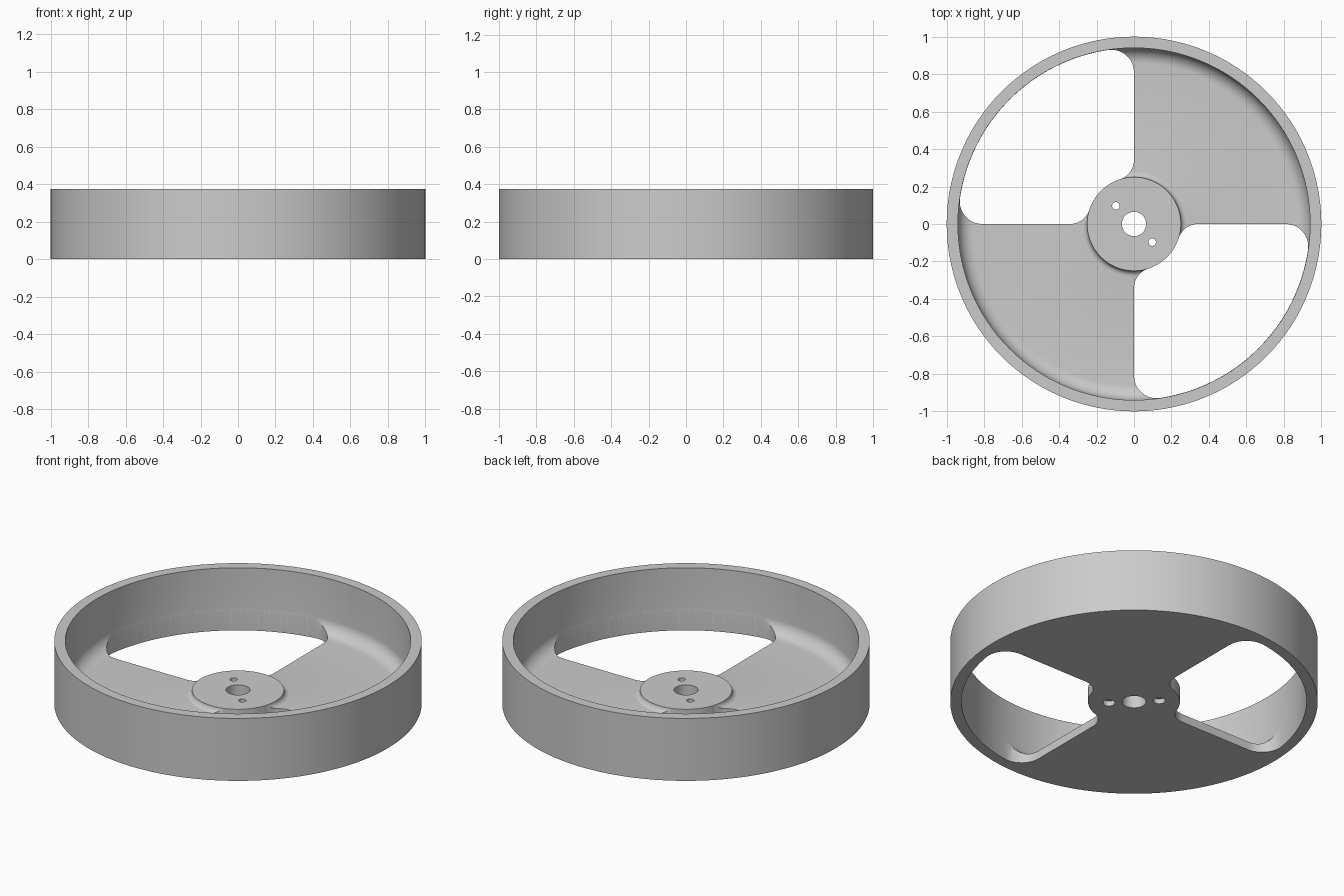
import bpy, bmesh
from math import sin, cos, pi, radians, sqrt, atan2
from mathutils import Matrix, Vector

if "Cube" in bpy.data.objects:
    bpy.data.objects.remove(bpy.data.objects["Cube"])

R_IN, FLOOR, HUB_Z, HUB_R, H = 0.94, 0.05, 0.08, 0.25, 0.375


def make(name, bm):
    bmesh.ops.recalc_face_normals(bm, faces=bm.faces)
    me = bpy.data.meshes.new(name)
    bm.to_mesh(me)
    bm.free()
    ob = bpy.data.objects.new(name, me)
    bpy.context.collection.objects.link(ob)
    return ob


def arc(cx, cy, r, a0, a1, n):
    return [(cx + r * cos(a0 + (a1 - a0) * i / n),
             cy + r * sin(a0 + (a1 - a0) * i / n)) for i in range(n + 1)]


def revolve(profile, steps):
    bm = bmesh.new()
    vs = [bm.verts.new((r, 0, z)) for r, z in profile]
    es = [bm.edges.new((vs[i], vs[(i + 1) % len(vs)])) for i in range(len(vs))]
    bmesh.ops.spin(bm, geom=vs + es, cent=(0, 0, 0), axis=(0, 0, 1),
                   angle=2 * pi, steps=steps, use_merge=True)
    bmesh.ops.remove_doubles(bm, verts=bm.verts, dist=1e-5)
    return bm


def prism(pts, z0, z1):
    bm = bmesh.new()
    f = bm.faces.new([bm.verts.new((x, y, z0)) for x, y in pts])
    g = bmesh.ops.extrude_face_region(bm, geom=[f])
    bmesh.ops.translate(bm, vec=(0, 0, z1 - z0),
                        verts=[v for v in g["geom"] if isinstance(v, bmesh.types.BMVert)])
    return bm


# Wheel body: bore, raised hub, thin web, filleted into the rim
profile = [(0.065, 0), (1, 0), (1, H), (R_IN, H)]
profile += arc(R_IN - 0.08, FLOOR + 0.08, 0.08, 0, -pi / 2, 10)
profile += arc(HUB_R + 0.03, HUB_Z, 0.03, -pi / 2, -pi, 6)
profile += [(0.065, HUB_Z)]
wheel = make("flywheel", revolve(profile, 192))

# Window outline: quarter ring with four rounded corners
ro, fo, fi = R_IN - 0.001, 0.12, 0.11
yo = sqrt((ro - fo) ** 2 - fo ** 2)
yi = sqrt((HUB_R + fi) ** 2 - fi ** 2)
ao, ai = atan2(yo, fo), atan2(fi, yi)
outline = arc(yo, fo, fo, -pi / 2, pi / 2 - ao, 10)
outline += arc(0, 0, ro, pi / 2 - ao, ao, 64)[1:-1]
outline += arc(fo, yo, fo, ao, pi, 10)
outline += arc(fi, yi, fi, pi, pi * 1.5 - ai, 10)
outline += arc(0, 0, HUB_R, pi / 2 - ai, ai, 16)[1:-1]
outline += arc(yi, fi, fi, pi + ai, pi * 1.5, 10)

cutters = []
for k, name in ((1, "window_cutter_back"), (3, "window_cutter_front")):
    bm = prism(outline, -0.1, 0.3)
    bmesh.ops.rotate(bm, cent=(0, 0, 0), matrix=Matrix.Rotation(k * pi / 2, 3, 'Z'),
                     verts=bm.verts)
    cutters.append(make(name, bm))

# Pin holes, wider on the underside
for s, side in ((-1, "left"), (1, "right")):
    bm = revolve([(0, -0.1), (0.033, -0.1), (0.033, 0.03), (0.02, 0.03),
                  (0.02, 0.2), (0, 0.2)], 32)
    loose = [e for e in bm.edges if not e.link_faces]
    bmesh.ops.delete(bm, geom=loose, context='EDGES')
    bmesh.ops.dissolve_degenerate(bm, edges=bm.edges, dist=1e-6)
    bmesh.ops.translate(bm, vec=Vector((s * 0.097, -s * 0.097, 0)), verts=bm.verts)
    cutters.append(make("pin_hole_cutter_" + side, bm))

for c in cutters:
    m = wheel.modifiers.new(c.name, 'BOOLEAN')
    m.operation, m.object, m.solver = 'DIFFERENCE', c, 'EXACT'
bpy.context.view_layer.objects.active = wheel
wheel.select_set(True)
for c in cutters:
    bpy.ops.object.modifier_apply(modifier=c.name)
for c in cutters:
    bpy.data.objects.remove(c)
bpy.ops.object.shade_smooth_by_angle(angle=radians(30))
